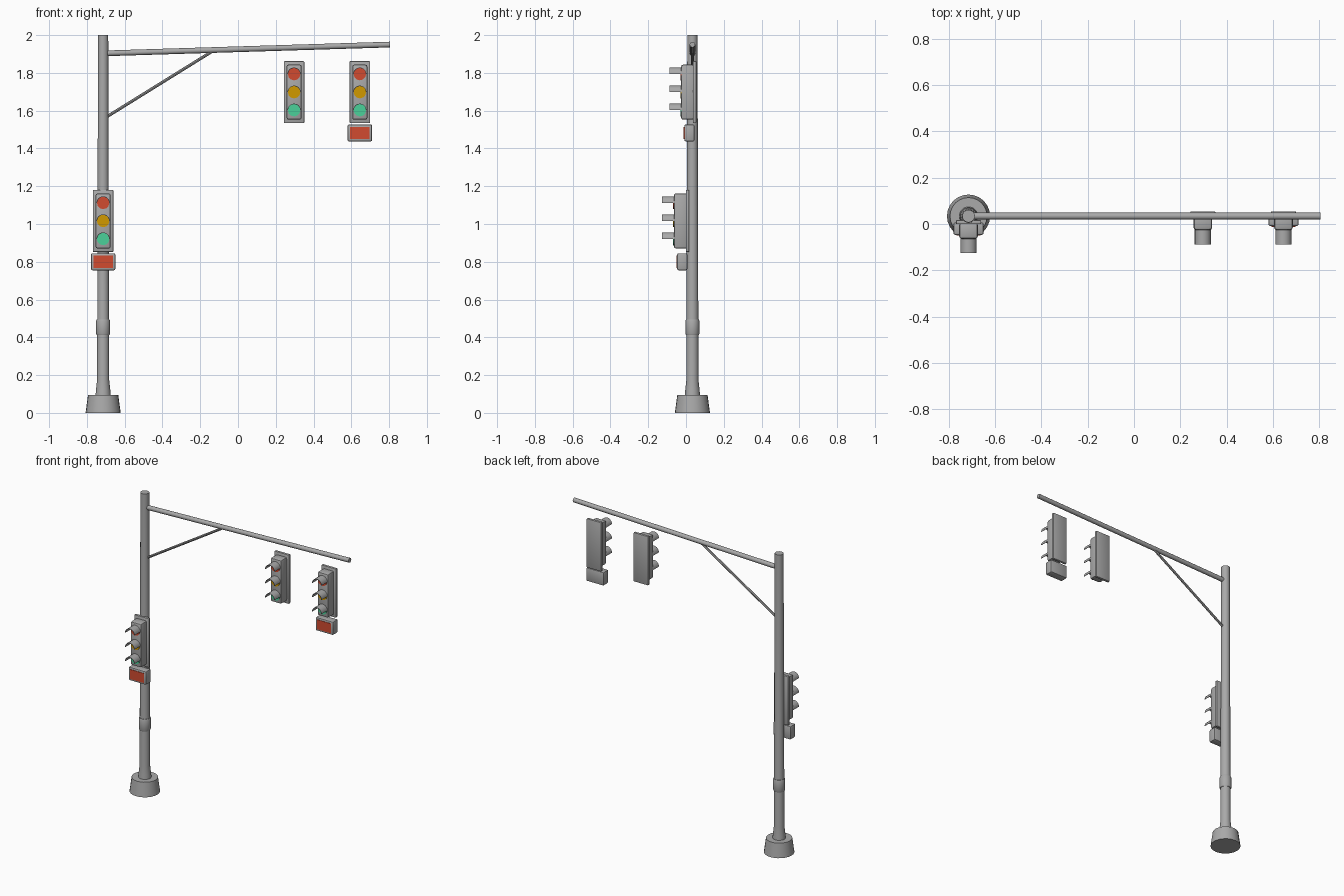
import bpy, bmesh, math
from mathutils import Vector

cube = bpy.data.objects.get("Cube")
if cube:
    bpy.data.objects.remove(cube, do_unlink=True)


def material(name, rgb):
    m = bpy.data.materials.new(name)
    m.use_nodes = True
    m.diffuse_color = (*rgb, 1)
    m.node_tree.nodes["Principled BSDF"].inputs["Base Color"].default_value = (*rgb, 1)
    return m


GREY = material("painted grey metal", (0.40, 0.40, 0.40))
RED = material("signal red", (0.64, 0.07, 0.03))
AMBER = material("signal amber", (0.64, 0.32, 0.0))
GREEN = material("signal green", (0.07, 0.64, 0.32))
POLE_X, POLE_Y = -0.714, 0.034


def finish(name, bm, mat, smooth=True):
    bmesh.ops.recalc_face_normals(bm, faces=bm.faces)
    mesh = bpy.data.meshes.new(name)
    bm.to_mesh(mesh)
    bm.free()
    mesh.materials.append(mat)
    ob = bpy.data.objects.new(name, mesh)
    bpy.context.collection.objects.link(ob)
    if smooth:
        bpy.ops.object.select_all(action="DESELECT")
        ob.select_set(True)
        bpy.context.view_layer.objects.active = ob
        bpy.ops.object.shade_smooth_by_angle(angle=math.radians(35))
    return ob


def lathe(name, profile, sides=24):
    """Closed turned shape around the pole axis from (radius, z) pairs."""
    bm = bmesh.new()
    rings = []
    for r, z in profile:
        ring = []
        for i in range(sides):
            a = math.tau * i / sides
            ring.append(bm.verts.new((POLE_X + r * math.cos(a), POLE_Y + r * math.sin(a), z)))
        rings.append(ring)
    for low, high in zip(rings, rings[1:]):
        for i in range(sides):
            j = (i + 1) % sides
            bm.faces.new((low[i], low[j], high[j], high[i]))
    bm.faces.new(rings[0])
    bm.faces.new(rings[-1])
    return finish(name, bm, GREY)


def tube(name, start, end, r1, r2, mat, sides):
    start, end = Vector(start), Vector(end)
    axis = end - start
    bm = bmesh.new()
    bmesh.ops.create_cone(bm, cap_ends=True, segments=sides, radius1=r1, radius2=r2,
                          depth=axis.length)
    bm.transform(axis.to_track_quat("Z", "Y").to_matrix().to_4x4())
    bmesh.ops.translate(bm, verts=bm.verts, vec=(start + end) / 2)
    return finish(name, bm, mat)


def box(name, center, size, mat, bevel=0.0):
    bm = bmesh.new()
    bmesh.ops.create_cube(bm, size=1)
    bmesh.ops.scale(bm, verts=bm.verts, vec=size)
    if bevel:
        bmesh.ops.bevel(bm, geom=bm.edges[:], offset=bevel, segments=2, profile=0.5,
                        affect="EDGES")
    bmesh.ops.translate(bm, verts=bm.verts, vec=center)
    return finish(name, bm, mat)


def visor(name, x, y, z, length, radius=0.035, thick=0.003, steps=10):
    """Half-round hood, open below, reaching forward from y."""
    bm = bmesh.new()
    rows = []
    for i in range(steps + 1):
        a = math.pi * i / steps
        c, s = math.cos(a), math.sin(a)
        rows.append([bm.verts.new((x + r * c, yy, z + r * s))
                     for r, yy in ((radius, y), (radius, y - length),
                                   (radius - thick, y - length), (radius - thick, y))])
    for a, b in zip(rows, rows[1:]):
        for k in range(4):
            n = (k + 1) % 4
            bm.faces.new((a[k], a[n], b[n], b[k]))
    bm.faces.new(rows[0])
    bm.faces.new(rows[-1])
    return finish(name, bm, GREY)


def signal(label, x, back, z, sign):
    """Three-lamp head; back is the rear face, z the middle lamp height."""
    box(label + "_backplate", (x, back - 0.009, z), (0.108, 0.018, 0.328), GREY, 0.004)
    box(label + "_housing", (x, back - 0.046, z), (0.08, 0.07, 0.292), GREY, 0.011)
    front = back - 0.081
    lamps = (("red", RED, 1), ("amber", AMBER, 0), ("green", GREEN, -1))
    for colour, mat, step in lamps:
        lz = z + step * 0.0955
        tube(f"{label}_{colour}_lens", (x, front + 0.004, lz), (x, front - 0.004, lz),
             0.033, 0.033, mat, 12)
        visor(f"{label}_{colour}_visor", x, front + 0.003, lz, 0.065)
    # small display box under the head
    if sign:
        sz = z - 0.216
        box(label + "_sign_box", (x, back - 0.037, sz), (0.13, 0.054, 0.09), GREY, 0.008)
        box(label + "_sign_face", (x, back - 0.064, sz), (0.102, 0.006, 0.064), RED)


# Pole and footing
lathe("base_footing", [(0.093, 0), (0.08, 0.095)])
lathe("pole", [(0.04, 0.095), (0.038, 0.12), (0.032, 0.175), (0.027, 2.0)])
lathe("pole_collar", [(0.034, 0.413), (0.037, 0.42), (0.037, 0.487), (0.034, 0.494)])

# Arm and diagonal brace
tube("mast_arm", (POLE_X, POLE_Y, 1.903), (0.805, POLE_Y, 1.95), 0.015, 0.015, GREY, 12)
tube("arm_brace", (-0.715, POLE_Y, 1.555), (-0.135, POLE_Y, 1.915), 0.008, 0.008, GREY, 8)

# Signal heads
signal("inner_signal", 0.297, 0.055, 1.698, False)
signal("outer_signal", 0.645, 0.055, 1.698, True)
signal("pole_signal", POLE_X, 0.017, 1.016, True)
